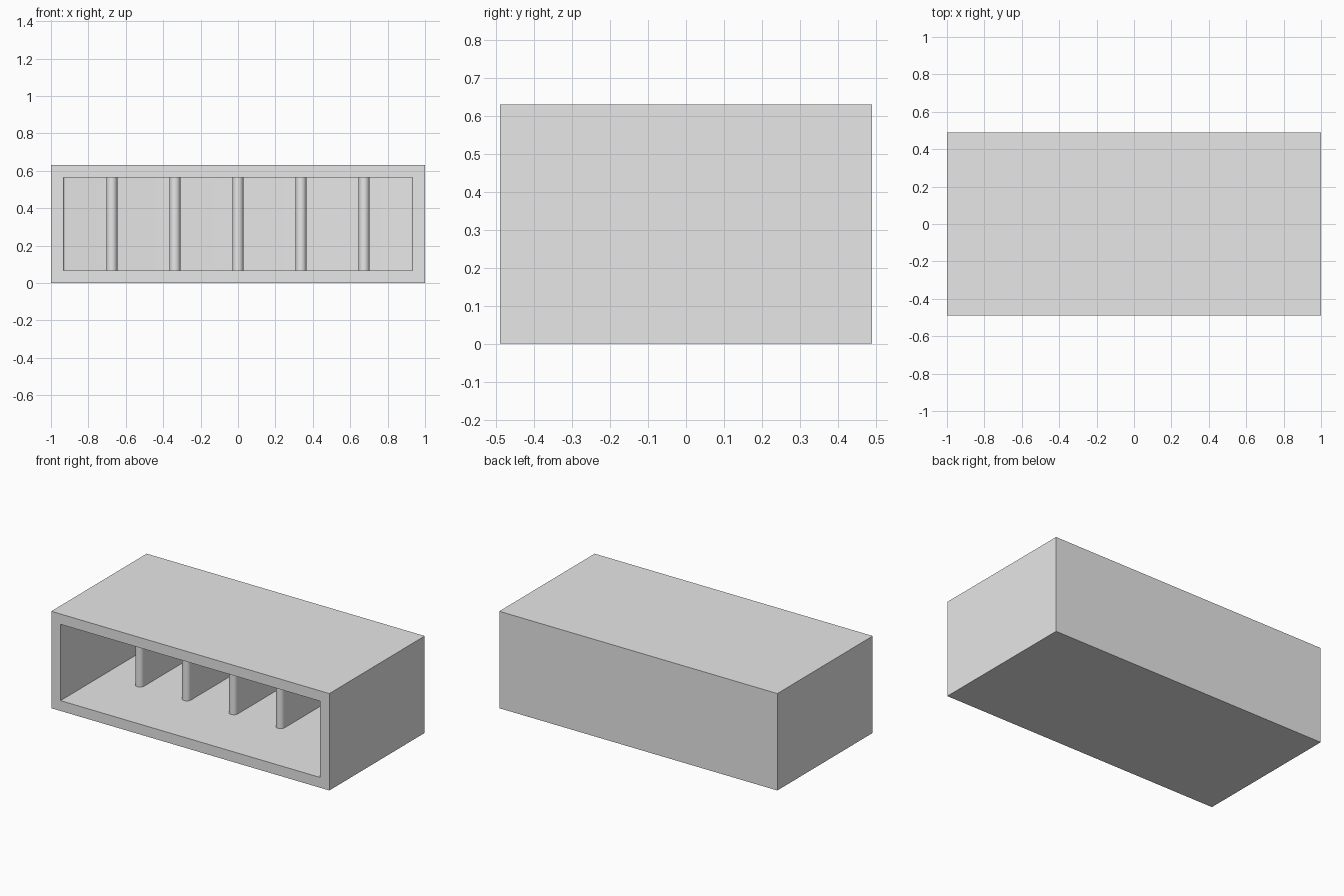
import bpy, bmesh, math

W, D, H = 2.0, 0.98, 0.63      # outer size
WALL = 0.067                   # wall thickness
THICK = 0.057                  # divider thickness
NOSE_Y = -0.043                # centre of the rounded divider fronts
SPACING = 0.337
BACK = D / 2 - WALL            # inner face of the back wall

cube = bpy.data.objects.get("Cube")
if cube:
    bpy.data.objects.remove(cube, do_unlink=True)

grey = bpy.data.materials.new("plain grey")
grey.use_nodes = True
grey.diffuse_color = (0.8, 0.8, 0.8, 1)
grey.node_tree.nodes["Principled BSDF"].inputs["Base Color"].default_value = grey.diffuse_color


def finish(bm, name):
    """Turn a bmesh into a named, shaded object."""
    bmesh.ops.recalc_face_normals(bm, faces=bm.faces)
    mesh = bpy.data.meshes.new(name)
    bm.to_mesh(mesh)
    bm.free()
    mesh.materials.append(grey)
    obj = bpy.data.objects.new(name, mesh)
    bpy.context.collection.objects.link(obj)
    bpy.ops.object.select_all(action="DESELECT")
    obj.select_set(True)
    bpy.context.view_layer.objects.active = obj
    bpy.ops.object.shade_smooth_by_angle(angle=math.radians(35))
    return obj


# Outer casing: a box whose front is inset and pushed in to form the cavity
bm = bmesh.new()
bmesh.ops.create_cube(bm, size=1)
for v in bm.verts:
    v.co.x *= W
    v.co.y *= D
    v.co.z = (v.co.z + 0.5) * H
front = min(bm.faces, key=lambda f: f.calc_center_median().y)
bmesh.ops.inset_region(bm, faces=[front], thickness=WALL, use_even_offset=True)
pushed = bmesh.ops.extrude_face_region(bm, geom=[front])["geom"]
inner = [v for v in pushed if isinstance(v, bmesh.types.BMVert)]
if front.is_valid:
    bmesh.ops.delete(bm, geom=[front], context="FACES_ONLY")
for v in inner:
    v.co.y = BACK
# Small fillets on the upright corners at the back of the cavity
corners = [e for e in bm.edges if all(v in inner for v in e.verts)
           and abs(e.verts[0].co.x - e.verts[1].co.x) < 0.001]
bmesh.ops.bevel(bm, geom=corners, offset=0.01, segments=4, profile=0.5, affect="EDGES")
finish(bm, "casing")

# Dividers: upright panels with a half-round front edge, seated in the walls
SEAT = 0.01
STEPS = 16
for i in range(5):
    cx = (i - 2) * SPACING
    r = THICK / 2
    profile = [(cx + r, BACK + SEAT), (cx - r, BACK + SEAT)]
    for k in range(STEPS + 1):
        a = math.pi + math.pi * k / STEPS
        profile.append((cx + r * math.cos(a), NOSE_Y + r * math.sin(a)))
    bm = bmesh.new()
    face = bm.faces.new([bm.verts.new((x, y, WALL - SEAT)) for x, y in profile])
    top = bmesh.ops.extrude_face_region(bm, geom=[face])["geom"]
    for v in top:
        if isinstance(v, bmesh.types.BMVert):
            v.co.z = H - WALL + SEAT
    if not any(len(e.link_faces) == 1 for e in bm.edges):
        finish(bm, f"divider_{i + 1}")
    else:
        # Close the lower end where the extrusion consumed the first face
        bmesh.ops.holes_fill(bm, edges=bm.edges)
        finish(bm, f"divider_{i + 1}")
